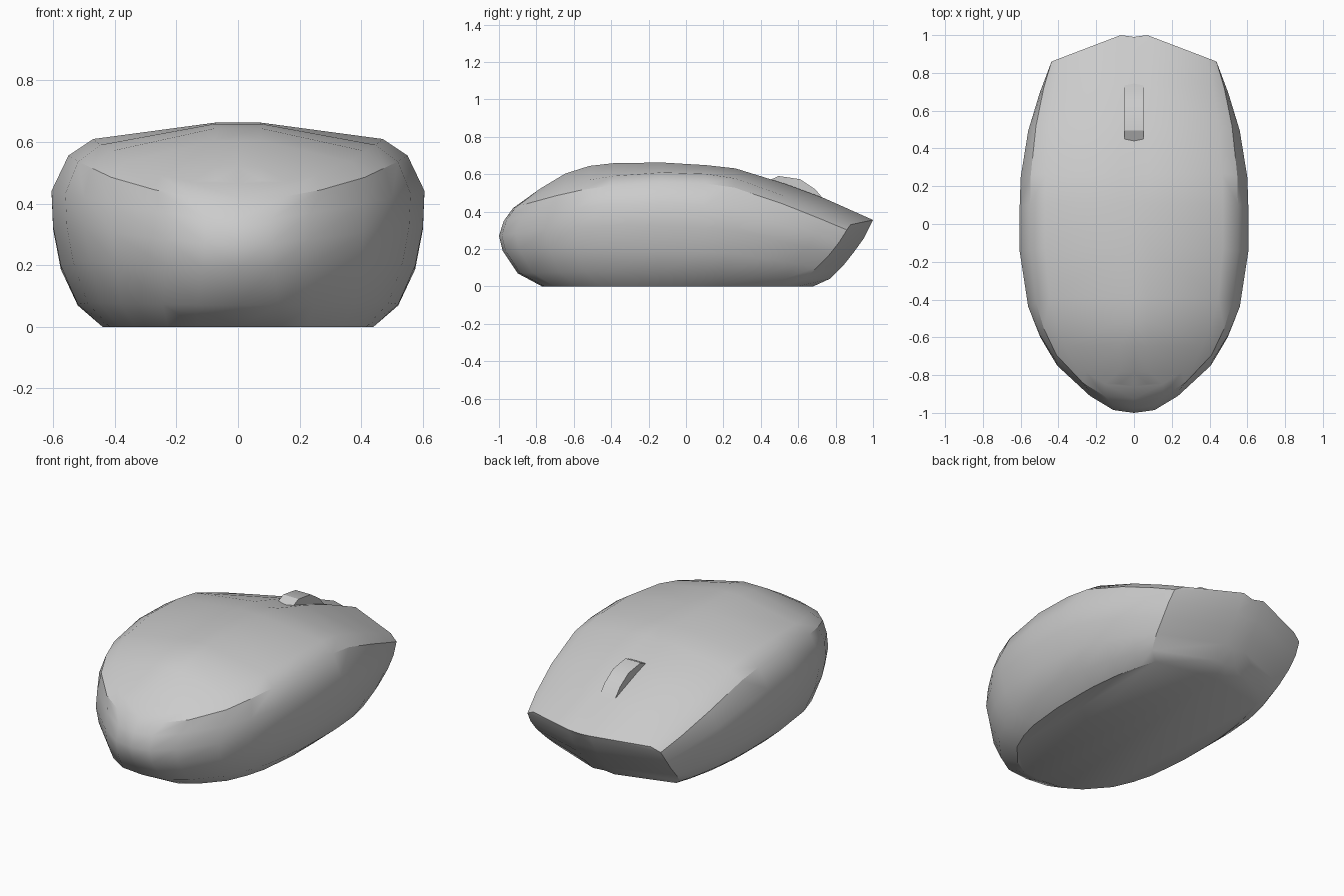
import bpy, bmesh, math

if "Cube" in bpy.data.objects:
    bpy.data.objects.remove(bpy.data.objects["Cube"])

def interp(pts, y):
    if y <= pts[0][0]:
        return pts[0][1]
    for (a, u), (b, v) in zip(pts, pts[1:]):
        if y <= b:
            return u + (v - u) * (y - a) / (b - a)
    return pts[-1][1]

def finish(bm, name, angle):
    bmesh.ops.remove_doubles(bm, verts=bm.verts[:], dist=0.0005)
    bmesh.ops.recalc_face_normals(bm, faces=bm.faces[:])
    me = bpy.data.meshes.new(name)
    bm.to_mesh(me)
    bm.free()
    ob = bpy.data.objects.new(name, me)
    bpy.context.collection.objects.link(ob)
    bpy.ops.object.select_all(action='DESELECT')
    ob.select_set(True)
    bpy.context.view_layer.objects.active = ob
    bpy.ops.object.shade_smooth_by_angle(angle=math.radians(angle))
    return ob

# Half outline at the widest level: (y, half width)
outline = [(-1, 0), (-.985, .11), (-.91, .235), (-.75, .41), (-.6, .5), (-.45, .56),
           (-.15, .605), (.1, .605), (.25, .6), (.5, .56), (.7, .5), (.83, .445)]
# Rings bottom to top: half width, rear y, corner y, nose y, height fraction mid, rear, squareness
rings = [(.44, .77, .60, .68, 0, 0, .7),
         (.52, .90, .635, .77, .115, .15, .8),
         (.575, .98, .70, .84, .31, .41, .95),
         (.60, 1.0, .77, .90, .525, .58, 1),
         (.605, .975, .82, .95, .72, .75, 1),
         (.55, .925, .86, .985, .915, .90, .75),
         (.47, .86, .88, 1.0, 1, 1, .65)]
# Height of the shoulder crease and of the centre ridge along y
crease = [(-.86, .465), (-.75, .505), (-.6, .55), (-.45, .585), (-.15, .61),
          (.15, .6), (.3, .57), (.6, .455), (.88, .33)]
ridge = [(-.86, .465), (-.7, .58), (-.57, .635), (-.45, .655), (-.28, .665),
         (0, .66), (.27, .63), (.47, .57), (.72, .48), (1, .355)]

cols = []
for w, rear, corner, nose, fm, fr, p in rings:
    ring = []
    for y, x in outline:
        cy = y * rear if y < 0 else y * corner / .83
        ky = y * .86 if y < 0 else y * .88 / .83
        t = max(0, -y)
        ring.append((w * (x / .605) ** p, cy, interp(crease, ky) * (fm + (fr - fm) * t)))
    ring.append((.07, nose, .355 * fm))
    ring.append((0, nose - .01, .355 * fm - (.01 if fm == 1 else 0)))
    cols.append(ring)

# Top rows running from the crease to the centre line
top = cols[-1]
rows = []
for x, y, z in top[:11]:
    r = interp(ridge, y)
    groove = .012 if y > .2 else 0
    rows.append([(x, y, z), (min(.075, x * .5), y, r), (0, y, r - groove)])
rows.append(top[11:14])

# Body shell
bm = bmesh.new()
for s in (1, -1):
    def face(pts):
        bm.faces.new([bm.verts.new((s * a, b, c)) for a, b, c in pts])
    face(cols[0])
    for grid in (cols, rows):
        for A, B in zip(grid, grid[1:]):
            for i in range(len(A) - 1):
                face([A[i], A[i + 1], B[i + 1], B[i]])
finish(bm, "mouse_body", 32)

# Scroll wheel
profile = [(.43, .56), (.495, .59), (.61, .573), (.69, .52), (.75, .45), (.6, .38), (.44, .45)]
bm = bmesh.new()
f = bm.faces.new([bm.verts.new((-.05, y, z)) for y, z in profile])
ext = bmesh.ops.extrude_face_region(bm, geom=[f], use_keep_orig=True)
for v in ext['geom']:
    if isinstance(v, bmesh.types.BMVert):
        v.co.x = .05
finish(bm, "scroll_wheel", 30)
